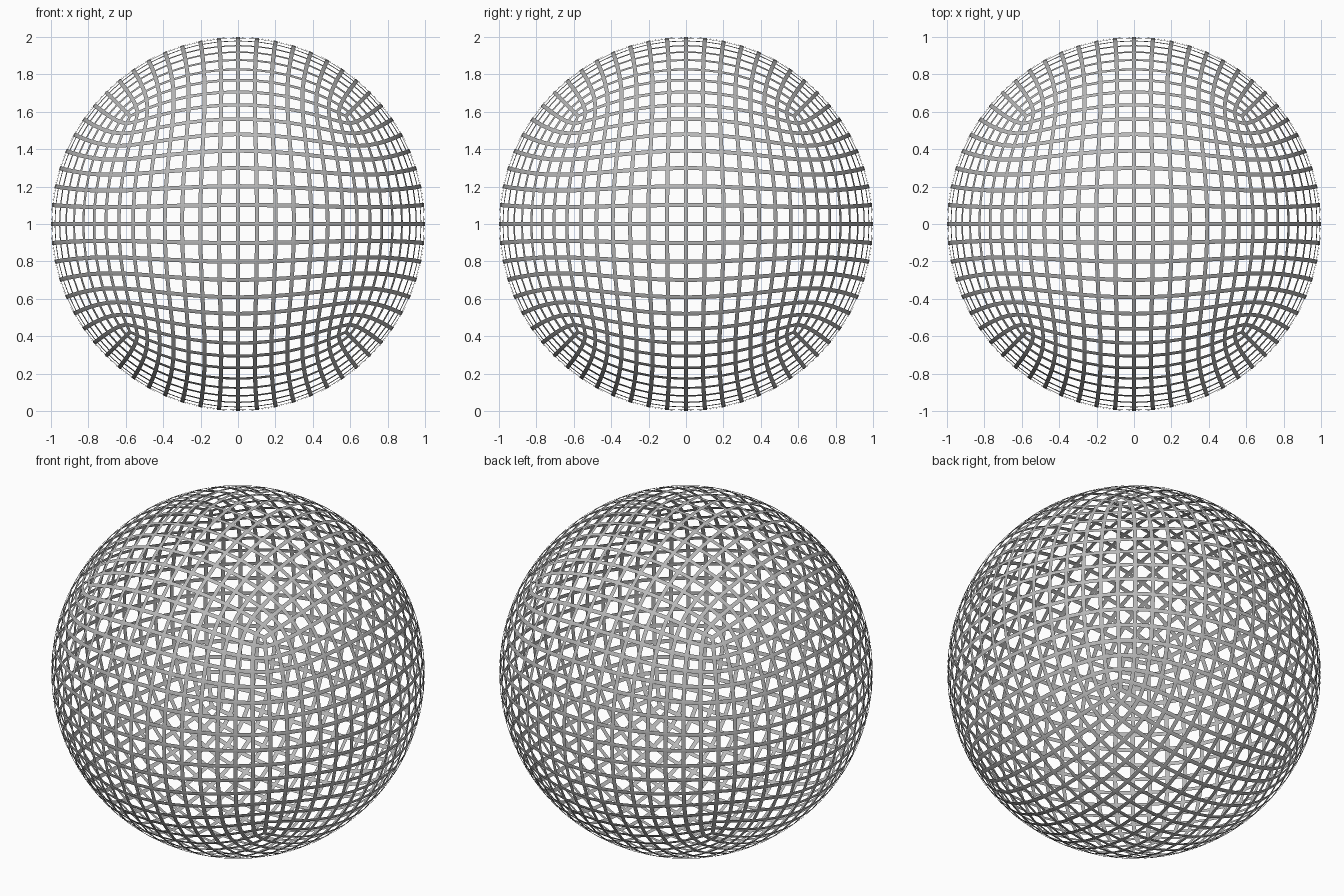
import bpy
import bmesh
from mathutils import Vector

RADIUS = 1.0
LEVELS = 4           # gives 16 x 16 cells on each side of the cube
BAR_WIDTH = 0.022

default = bpy.data.objects.get("Cube")
if default:
    bpy.data.objects.remove(default, do_unlink=True)

# Grey metal for all bars
grey = bpy.data.materials.new("grey_metal")
grey.use_nodes = True
colour = (0.48, 0.48, 0.48, 1.0)
grey.diffuse_color = colour
grey.node_tree.nodes["Principled BSDF"].inputs["Base Color"].default_value = colour

# Cube cage, rounded by subdivision
mesh = bpy.data.meshes.new("lattice_sphere")
bm = bmesh.new()
bmesh.ops.create_cube(bm, size=2.0)
bm.to_mesh(mesh)
bm.free()
sphere = bpy.data.objects.new("lattice_sphere", mesh)
bpy.context.scene.collection.objects.link(sphere)
subsurf = sphere.modifiers.new("round", 'SUBSURF')
subsurf.levels = subsurf.render_levels = LEVELS
depsgraph = bpy.context.evaluated_depsgraph_get()
rounded = bpy.data.meshes.new_from_object(sphere.evaluated_get(depsgraph))
sphere.modifiers.clear()

# Push every point onto the true sphere
bm = bmesh.new()
bm.from_mesh(rounded)
for v in bm.verts:
    v.co = v.co.normalized() * RADIUS

# Cut the window out of each cell, leaving flat bars
cells = bm.faces[:]
bmesh.ops.inset_individual(bm, faces=cells, thickness=BAR_WIDTH / 2,
                           depth=0.0, use_even_offset=True)
bmesh.ops.delete(bm, geom=cells, context='FACES')

# Stand the sphere on the ground
bmesh.ops.translate(bm, verts=bm.verts[:], vec=Vector((0, 0, RADIUS)))
for f in bm.faces:
    f.smooth = False
bm.to_mesh(mesh)
bm.free()
bpy.data.meshes.remove(rounded)
mesh.materials.append(grey)
